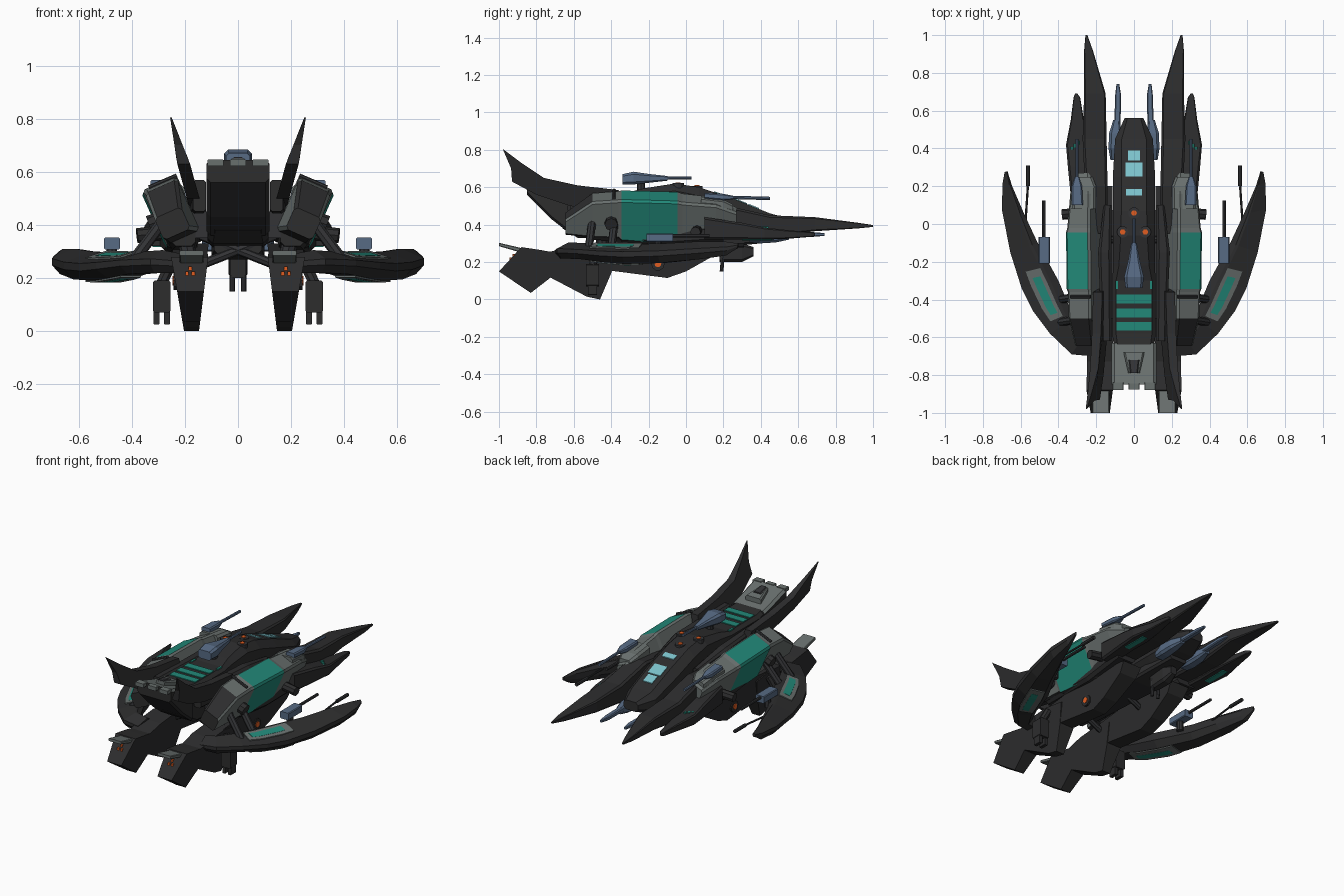
import bpy, bmesh, math
from mathutils import Vector

if "Cube" in bpy.data.objects:
    bpy.data.objects.remove(bpy.data.objects["Cube"])

COLORS = {
    "black_hull": (0.026, 0.026, 0.027), "dark_metal": (0.033, 0.034, 0.037),
    "grey_armor": (0.14, 0.16, 0.155), "teal_panel": (0.016, 0.25, 0.19),
    "cyan_glass": (0.2, 0.54, 0.6), "steel_blue": (0.095, 0.145, 0.23),
    "orange_light": (0.75, 0.11, 0.015)}
MATS = {}
for n, c in COLORS.items():
    MATS[n] = bpy.data.materials.new(n)
    MATS[n].diffuse_color = (*c, 1)
BLACK, METAL, GREY, TEAL, CYAN, BLUE, ORANGE = COLORS


def loft(name, rings, mats, mirror=True, rule=None):
    bm = bmesh.new()
    vs = [[bm.verts.new(p) for p in r] for r in rings]
    n = len(vs[0])
    for a, b in zip(vs, vs[1:]):
        for i in range(n):
            bm.faces.new((a[i], a[(i + 1) % n], b[(i + 1) % n], b[i]))
    bm.faces.new(vs[0])
    bm.faces.new(vs[-1])
    bmesh.ops.recalc_face_normals(bm, faces=bm.faces)
    bm.normal_update()
    if rule:
        for f in bm.faces:
            f.material_index = rule(f.calc_center_median(), f.normal)
    me = bpy.data.meshes.new(name)
    bm.to_mesh(me)
    bm.free()
    ob = bpy.data.objects.new(name, me)
    bpy.context.collection.objects.link(ob)
    for m in ([mats] if isinstance(mats, str) else mats):
        me.materials.append(MATS[m])
    if mirror:
        ob.modifiers.new("mirror", "MIRROR")


def octo(y, cx, cz, hu, hv, c, ang=0):
    """Chamfered rectangle across y, leaning outward by ang degrees."""
    s, k = math.sin(math.radians(ang)), math.cos(math.radians(ang))
    uv = [(hu, hv - c), (hu - c, hv), (c - hu, hv), (-hu, hv - c),
          (-hu, c - hv), (c - hu, -hv), (hu - c, -hv), (hu, c - hv)]
    return [(cx + u * k + v * s, y, cz - u * s + v * k) for u, v in uv]


def beam(name, secs, mats, mirror=True, ch=0.2, rule=None):
    """secs: y, x0, x1, z0, z1"""
    loft(name, [octo(y, (a + b) / 2, (c + d) / 2, (b - a) / 2, (d - c) / 2,
                     ch * min(b - a, d - c)) for y, a, b, c, d in secs], mats, mirror, rule)


def box(name, c, s, mat, mirror=True):
    beam(name, [(c[1] + t * s[1] / 2, c[0] - s[0] / 2, c[0] + s[0] / 2,
                 c[2] - s[2] / 2, c[2] + s[2] / 2) for t in (-1, 1)], mat, mirror, 0.1)


def side_prism(name, prof, cx, half, mats):
    """Outline in y, z; centre and half width depend on z."""
    loft(name, [[(cx(z) + s * half(z), y, z) for y, z in prof] for s in (-1, 1)], mats)


def rod(name, p, q, r, mat, mirror=True, n=8):
    p, q = Vector(p), Vector(q)
    m = (q - p).to_track_quat('Z', 'Y')
    ring = [m @ Vector((r * math.cos(2 * math.pi * i / n), r * math.sin(2 * math.pi * i / n), 0))
            for i in range(n)]
    loft(name, [[p + v for v in ring], [q + v for v in ring]], mat, mirror)


# central fuselage: y, half width, bottom, top, chamfer
FUS = [(-0.66, .105, .38, .585, .02), (-0.58, .115, .33, .575, .02), (-0.3, .115, .315, .575, .02),
       (-0.22, .11, .31, .595, .03), (-0.06, .11, .31, .62, .04), (0.07, .112, .31, .6, .045),
       (0.25, .112, .31, .54, .045), (0.45, .10, .33, .46, .035), (0.56, .05, .37, .43, .015)]
loft("fuselage", [octo(y, 0, (a + b) / 2, w, (b - a) / 2, c) for y, w, a, b, c in FUS], BLACK, False)


def deck_plate(name, y0, y1, x0, x1, mat, mirror=False):
    rings = []
    for y in (y0, y1):
        a, b = next((a, b) for a, b in zip(FUS, FUS[1:]) if a[0] <= y <= b[0])
        z = a[3] + (b[3] - a[3]) * (y - a[0]) / (b[0] - a[0])
        rings.append([(x0, y, z - .003), (x1, y, z - .003), (x1, y, z + .005), (x0, y, z + .005)])
    loft(name, rings, mat, mirror)


for i, (a, b, w) in enumerate([(.335, .39, .032), (.252, .325, .044), (.15, .185, .042)]):
    deck_plate(f"cockpit_window_{i}", a, b, -w, w, CYAN)
for i, y in enumerate((-.565, -.495, -.42)):
    deck_plate(f"deck_stripe_{i}", y, y + .047, -.092, .092, TEAL)
deck_plate("deck_side_stripe", -.345, -.302, .085, .098, TEAL, True)
# deck sensors with lights
for n, x, y, z, m in (("front", 0, .058, .607, False), ("side", .06, -.042, .622, True)):
    rod(n + "_sensor", (x, y, .56), (x, y, z), .031, METAL, m, 12)
    rod(n + "_sensor_light", (x, y, z - .005), (x, y, z + .004), .016, ORANGE, m, 6)

# tail ramp: grey deck, black underside, notched end
loft("tail_ramp", [octo(y, 0, (a + b) / 2, .118, (b - a) / 2, .015) for y, a, b in
                   ((-.63, .36, .58), (-.72, .43, .605), (-.85, .56, .645))], [BLACK, GREY], False,
     lambda c, n: 1 if n.z > .3 else 0)
box("ramp_tooth", (.085, -.86, .634), (.06, .04, .025), GREY)
box("ramp_center_tooth", (0, -.86, .634), (.06, .03, .025), GREY, False)
beam("ramp_vent", [(-.79, -.03, .03, .62, .65), (-.68, -.055, .055, .58, .625)], GREY, False)
beam("ramp_vent_slot", [(-.79, -.02, .02, .63, .655), (-.72, -.03, .03, .6, .641)], METAL, False)

# tail fins
side_prism("tail_fin", [(-.98, .805), (-.88, .73), (-.76, .65), (-.58, .61), (-.36, .585), (-.34, .46),
                        (-.62, .5), (-.8, .56), (-.93, .63), (-.935, .7)],
           lambda z: .155 + (z - .45) * .275, lambda z: max(.003, min(.024, (.82 - z) * .13)), BLACK)
beam("fin_root", [(-.62, .12, .17, .45, .57), (-.15, .12, .19, .42, .55), (.1, .12, .16, .4, .5)], BLACK)

# leaning side nacelles: y, centre height, half width, half height
NAC = [(-.645, .405, .055, .045), (-.5, .45, .066, .105), (-.36, .453, .068, .113), (-.345, .448, .071, .121),
       (-.045, .432, .071, .13), (-.02, .432, .067, .122), (.16, .435, .06, .1), (.27, .425, .04, .06)]


def nacelle_rule(c, n):
    if n.y < -.5 or n.z < -.7:
        return 0
    return 2 if -.3 < c.y < -.1 and n.x > -.1 else 1


loft("nacelle", [octo(y, .247, z, u, v, .012, 24) for y, z, u, v in NAC], [BLACK, GREY, TEAL],
     True, nacelle_rule)
beam("nacelle_nose_cap", [(.08, .2, .33, .48, .55), (.2, .2, .32, .47, .535), (.25, .22, .3, .45, .51)], GREY)
beam("nacelle_underside", [(-.5, .16, .25, .32, .4), (-.1, .15, .28, .29, .38), (.2, .16, .3, .31, .4)], BLACK)
rod("nacelle_bolt", (.28, .06, .37), (.38, .05, .36), .028, BLACK)
rod("nacelle_handle", (.23, -.385, .585), (.335, -.385, .54), .009, METAL)
rod("nacelle_rear_bolt", (.28, -.4, .42), (.335, -.4, .4), .035, BLACK)
# gun on each nacelle
beam("nacelle_gun_body", [(.1, .27, .33, .54, .57), (.2, .275, .33, .53, .565), (.25, .29, .315, .535, .555)], BLUE)
rod("nacelle_gun_barrel", (.302, .2, .547), (.302, .45, .54), .009, BLUE)

# forward prongs
beam("long_prong", [(-.05, .14, .21, .36, .48), (.2, .14, .26, .34, .505), (.45, .145, .272, .335, .45),
                    (.69, .15, .264, .365, .44), (.92, .218, .264, .38, .41), (1, .247, .257, .388, .398)],
     BLACK, ch=.1)
beam("outer_prong", [(.1, .24, .33, .32, .44), (.3, .25, .35, .32, .41), (.42, .25, .36, .32, .385),
                     (.55, .265, .335, .325, .37), (.67, .285, .32, .335, .36), (.69, .3, .312, .34, .355)],
     BLACK, ch=.12)
for i in range(3):
    box(f"prong_mark_{i}", (.296 + i * .016, .43 - i * .016, .386), (.014, .02, .009), TEAL)
box("prong_lower_panel", (.305, .38, .32), (.035, .16, .008), TEAL)

# chin guns beside the nose
beam("chin_gun_body", [(.34, .06, .125, .305, .345), (.4, .06, .135, .3, .37), (.48, .065, .132, .305, .37),
                       (.55, .075, .11, .32, .36)], BLUE)
beam("chin_gun_barrel", [(.5, .072, .105, .33, .36), (.68, .068, .1, .335, .36), (.74, .078, .093, .34, .355)], BLUE)
beam("belly", [(-.45, -.09, .09, .29, .36), (.1, -.1, .1, .27, .33), (.4, -.06, .06, .3, .36)], BLACK, False)

# dorsal turret
beam("turret", [(-.34, -.045, .045, .615, .67), (-.28, -.052, .052, .615, .683), (-.19, -.03, .03, .625, .67),
                (-.1, -.015, .015, .635, .66)], BLUE, False)
rod("turret_barrel", (0, -.12, .648), (0, .03, .65), .008, BLUE, False)
rod("turret_mount", (0, -.24, .56), (0, -.24, .63), .022, METAL, False)

# outer wings: inner x, y, outer x, y, bottom, top
WING = [(.67, .28, .685, .275, .275, .3), (.645, .2, .695, .22, .235, .31), (.58, .05, .70, .08, .215, .31),
        (.51, -.1, .655, -.15, .195, .3), (.40, -.3, .595, -.34, .19, .295), (.35, -.42, .535, -.46, .2, .295),
        (.32, -.5, .445, -.58, .215, .3), (.27, -.6, .33, -.69, .22, .305), (.2, -.6, .22, -.7, .22, .29)]


def wing_ring(a, b, c, d, lo, hi):
    p = lambda t, h: (a + (c - a) * t, b + (d - b) * t, lo + (hi - lo) * h)
    return [p(0, .35), p(0, .8), p(.2, 1), p(.3, 1), p(1, .62), p(1, .35), p(.75, 0), p(.2, 0)]


loft("outer_wing", [wing_ring(*w) for w in WING], BLACK)


def wing_panel(name, t0, t1, height, lift, mat, ends):
    rings = []
    for k in ends:
        i = int(k)
        a, b, c, d, lo, hi = [u + (v - u) * (k - i) for u, v in zip(WING[i], WING[i + 1])]
        q = [(a + (c - a) * t, b + (d - b) * t, lo + (hi - lo) * height(t)) for t in (t0, t1)]
        rings.append([(x, y, z + s * lift) for (x, y, z), s in zip(q + q[::-1], (-1, -1, 1, 1))])
    loft(name, rings, mat)


for side, fn in (("top", lambda t: 1.02 - (t - .3) * .54), ("bottom", lambda t: -.025)):
    wing_panel(f"wing_panel_{side}", .22 if side == "bottom" else .3, .74, fn, .004, GREY, (3.6, 4, 5, 5.6))
    wing_panel(f"wing_inlay_{side}", .4, .62, fn, .0049, TEAL, (3.8, 4, 5, 5.35))
# wing guns
box("wing_gun_body", (.475, -.14, .33), (.06, .14, .045), BLUE)
rod("wing_gun_mount", (.475, -.15, .25), (.475, -.15, .32), .02, METAL)
rod("wing_gun_barrel", (.478, -.1, .34), (.478, .125, .34), .009, METAL)
rod("wing_tip_rod", (.575, .0, .28), (.562, .2, .29), .006, METAL)
rod("wing_tip_muzzle", (.562, .2, .29), (.562, .31, .29), .011, METAL)

# lower pods and keels
pod_w = lambda z: .028 + .15 * min(z, .28)
pod_x = lambda z: .175 + .025 * z
side_prism("rear_pod", [(-1, .15), (-.83, .035), (-.72, .12), (-.64, .2), (-.7, .25), (-.78, .265), (-.88, .28)],
           pod_x, pod_w, BLACK)
side_prism("main_pod", [(-.73, .12), (-.53, .015), (-.46, 0), (-.4, .14), (-.36, .27), (-.5, .29),
                        (-.62, .28), (-.75, .25)], pod_x, pod_w, BLACK)
side_prism("keel", [(-.45, .16), (-.1, .115), (0, .15), (.16, .24), (.2, .3), (-.1, .33), (-.5, .29)],
           lambda z: .18, lambda z: .03 + .12 * z, BLACK)
beam("pod_tab", [(-1, .13, .22, .285, .303), (-.88, .13, .22, .25, .275)], GREY)
for dx, z in ((0, .235), (-.012, .217), (.012, .217)):
    box("pod_light", (.18 + dx, -1 + (z - .15) * .12 / .13, z), (.013, .012, .016), ORANGE)
rod("keel_lamp_base", (.2, -.15, .19), (.242, -.15, .19), .036, BLACK, True, 10)
rod("keel_lamp", (.237, -.15, .19), (.246, -.15, .19), .018, ORANGE, True, 10)

# hanging guns and the centre gun
for dx in (-.02, .02):
    box("hanging_gun_barrel", (.287 + dx, -.5, .1), (.022, .05, .15), BLACK)
box("hanging_gun_body", (.287, -.5, .13), (.066, .07, .12), BLACK)
rod("hanging_gun_arm", (.287, -.5, .18), (.25, -.48, .26), .022, BLACK)
beam("centre_gun", [(.18, -.03, .03, .2, .29), (.3, -.035, .035, .2, .3), (.36, -.02, .02, .23, .28)], BLACK, False)
rod("centre_gun_leg", (.022, .19, .15), (.022, .2, .26), .01, METAL)

# struts joining hull, pods and wings
for y in (-.45, -.1):
    rod("cross_strut", (-.14, y, .25), (.14, y + .02, .36), .018, METAL)
    rod("pod_strut", (.18, y, .26), (.21, y, .4), .03, METAL)
for y in (-.5, -.38):
    rod("wing_strut", (.27, y, .43), (.39, y - .02, .27), .022, METAL)
box("hull_bridge", (.14, -.3, .4), (.12, .4, .1), METAL)

for m in bpy.data.materials:
    if m.users and not m.is_grease_pencil:
        m.use_nodes = True
        m.node_tree.nodes["Principled BSDF"].inputs["Base Color"].default_value = m.diffuse_color
